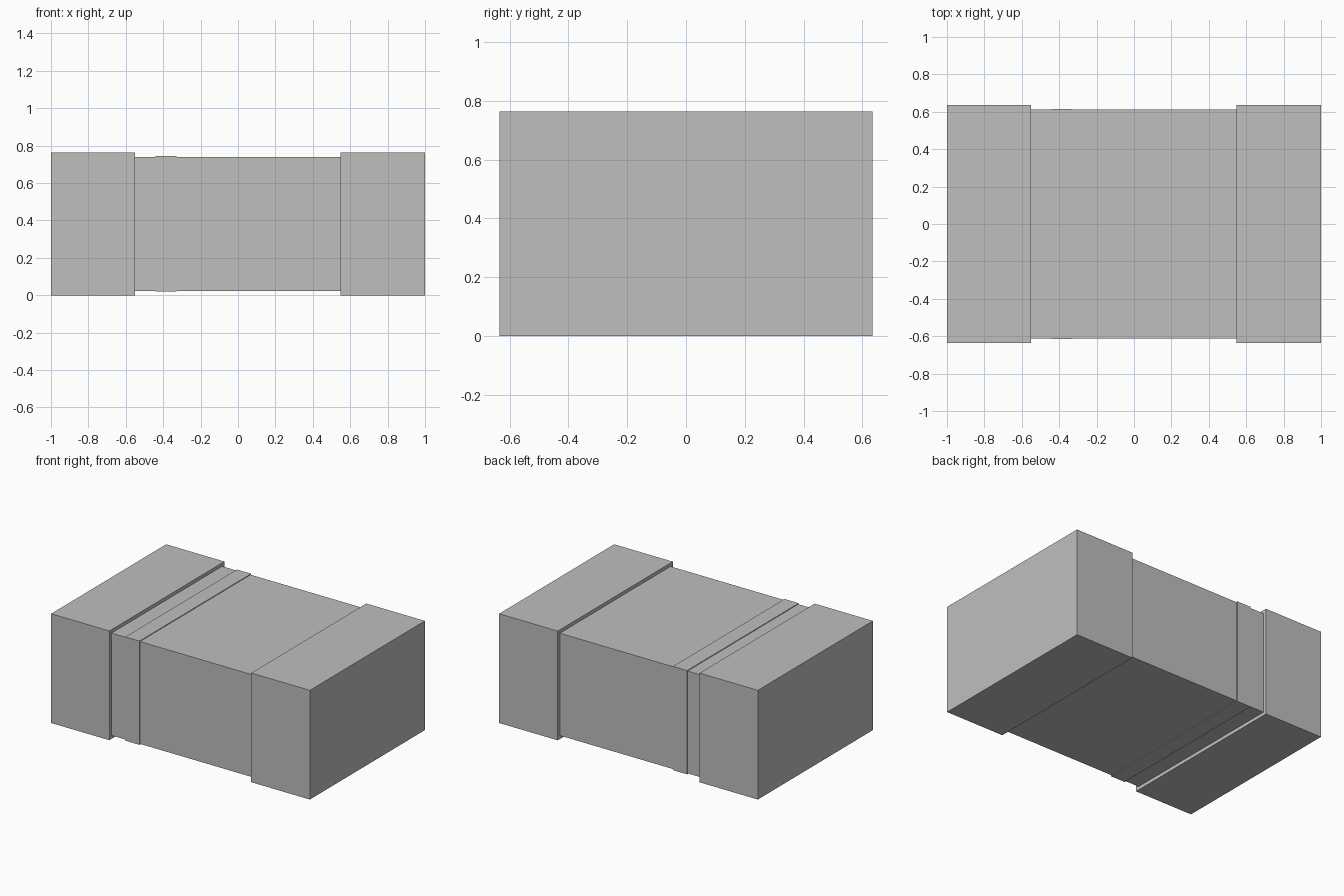
import bpy

if "Cube" in bpy.data.objects:
    bpy.data.objects.remove(bpy.data.objects["Cube"], do_unlink=True)

HALF_DEPTH = 0.635
HEIGHT = 0.763

grey = bpy.data.materials.new("plain grey")
grey.use_nodes = True
grey.diffuse_color = (0.52, 0.52, 0.52, 1)
grey.node_tree.nodes["Principled BSDF"].inputs["Base Color"].default_value = grey.diffuse_color


def block(name, x_start, x_end, inset):
    """Box spanning x_start to x_end, inset equally from the cap's four sides."""
    bpy.ops.mesh.primitive_cube_add(size=1, location=((x_start + x_end) / 2, 0, HEIGHT / 2))
    part = bpy.context.object
    part.name = name
    part.scale = (x_end - x_start, 2 * (HALF_DEPTH - inset), HEIGHT - 2 * inset)
    bpy.ops.object.transform_apply(location=False, rotation=False, scale=True)
    part.data.materials.append(grey)
    return part


# End caps
block("right_end_cap", -1, -0.55, 0)
block("left_end_cap", 0.547, 1, 0)

# Recessed middle body with a slightly raised band near one end
block("middle_body", -0.55, 0.547, 0.024)
block("raised_band", -0.44, -0.33, 0.019)
